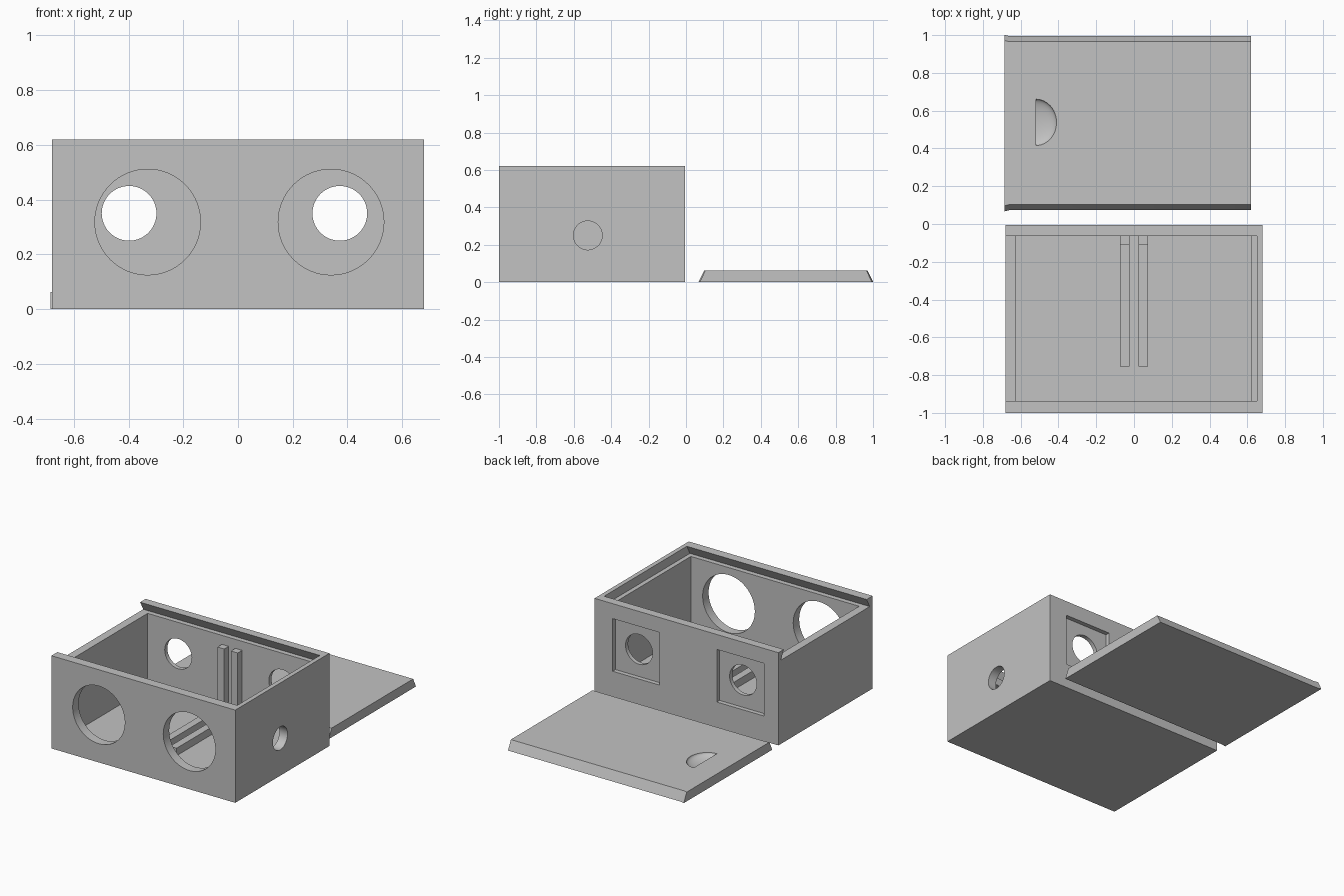
import bpy, bmesh, math
from mathutils import Matrix, Vector

cube = bpy.data.objects.get("Cube")
if cube:
    bpy.data.objects.remove(cube, do_unlink=True)

grey = bpy.data.materials.new("plain_grey")
grey.use_nodes = True
colour = (0.54, 0.54, 0.54, 1)
grey.diffuse_color = colour
grey.node_tree.nodes["Principled BSDF"].inputs["Base Color"].default_value = colour


def finish(name, bm):
    bmesh.ops.recalc_face_normals(bm, faces=bm.faces)
    mesh = bpy.data.meshes.new(name)
    bm.to_mesh(mesh)
    bm.free()
    mesh.materials.append(grey)
    obj = bpy.data.objects.new(name, mesh)
    bpy.context.collection.objects.link(obj)
    return obj


def block(name, lo, hi):
    lo, hi = Vector(lo), Vector(hi)
    bm = bmesh.new()
    bmesh.ops.create_cube(bm, size=1, matrix=Matrix.Translation((lo + hi) / 2)
                          @ Matrix.Diagonal((*(hi - lo), 1)))
    return finish(name, bm)


def loft(name, sections):
    """Bridge y-z outlines placed at successive x positions."""
    bm = bmesh.new()
    rings = [[bm.verts.new((x, y, z)) for y, z in outline] for x, outline in sections]
    for a, b in zip(rings, rings[1:]):
        for i in range(len(a)):
            j = (i + 1) % len(a)
            bm.faces.new((a[i], a[j], b[j], b[i]))
    bm.faces.new(rings[0])
    bm.faces.new(rings[-1])
    return finish(name, bm)


def drill(name, centre, radius, axis, depth=0.2):
    bm = bmesh.new()
    turn = Matrix.Rotation(math.pi / 2, 4, "X" if axis == "Y" else "Y")
    bmesh.ops.create_cone(bm, cap_ends=True, segments=64, radius1=radius, radius2=radius,
                          depth=depth, matrix=Matrix.Translation(centre) @ turn)
    return finish(name, bm)


def carve(obj, cutters):
    bpy.context.view_layer.objects.active = obj
    for cutter in cutters:
        cutter.hide_render = True
        mod = obj.modifiers.new("cut", "BOOLEAN")
        mod.operation = "DIFFERENCE"
        mod.solver = "EXACT"
        mod.object = cutter
        bpy.ops.object.modifier_apply(modifier=mod.name)
        bpy.data.objects.remove(cutter, do_unlink=True)


def smooth(obj):
    bpy.ops.object.select_all(action="DESELECT")
    obj.select_set(True)
    bpy.context.view_layer.objects.active = obj
    bpy.ops.object.shade_smooth_by_angle(angle=math.radians(25))


# Open box with a dovetail slot for the sliding lid, open at one end
box = block("box", (-0.68, -1, 0), (0.68, -0.005, 0.62))
slot = [(-0.97, 0.56), (-0.03, 0.56), (-0.074, 0.64), (-0.926, 0.64)]
cutters = [block("cavity", (-0.625, -0.937, 0.06), (0.62, -0.063, 0.6)),
           loft("lid_slot", [(-0.8, slot), (0.65, slot)])]

# Front openings, rear openings with square recesses, and the side cable hole
for x in (-0.33, 0.34):
    cutters.append(drill("front_hole", (x, -0.97, 0.318), 0.193, "Y"))
for x in (-0.398, 0.372):
    cutters.append(block("recess", (x - 0.174, -0.035, 0.168), (x + 0.174, 0.1, 0.52)))
    cutters.append(drill("back_hole", (x, -0.035, 0.35), 0.1, "Y"))
cutters.append(drill("side_hole", (0.65, -0.525, 0.25), 0.077, "X"))
carve(box, cutters)
smooth(box)

# Pair of L-shaped board guides on the floor and back wall
guide = [(-0.755, 0.055), (-0.06, 0.055), (-0.06, 0.5), (-0.11, 0.5),
         (-0.11, 0.11), (-0.755, 0.11)]
for side, x in (("right", -0.05), ("left", 0.05)):
    loft(side + "_guide", [(x - 0.025, guide), (x + 0.025, guide)])


# Bevelled lid, slightly flared at its outer end
def lid_outline(flare):
    a, b = 0.073 - flare, 0.995 + flare
    return [(a, 0), (b, 0), (b - 0.03, 0.062), (a + 0.03, 0.062)]


lid = loft("lid", [(-0.685, lid_outline(0.006)), (-0.66, lid_outline(0)),
                   (0.62, lid_outline(0))])

# Half-round thumb notch scooped into the lid
bm = bmesh.new()
bmesh.ops.create_uvsphere(bm, u_segments=48, v_segments=24, radius=1,
                          matrix=Matrix.Translation((-0.52, 0.538, 0.0621))
                          @ Matrix.Diagonal((0.11, 0.123, 0.035, 1)))
cut = bmesh.ops.bisect_plane(bm, geom=bm.verts[:] + bm.edges[:] + bm.faces[:],
                             plane_co=(-0.519, 0, 0), plane_no=(-1, 0, 0), clear_outer=True)
bmesh.ops.holes_fill(bm, edges=[e for e in bm.edges if e.is_boundary], sides=0)
carve(lid, [finish("thumb_notch", bm)])
smooth(lid)
